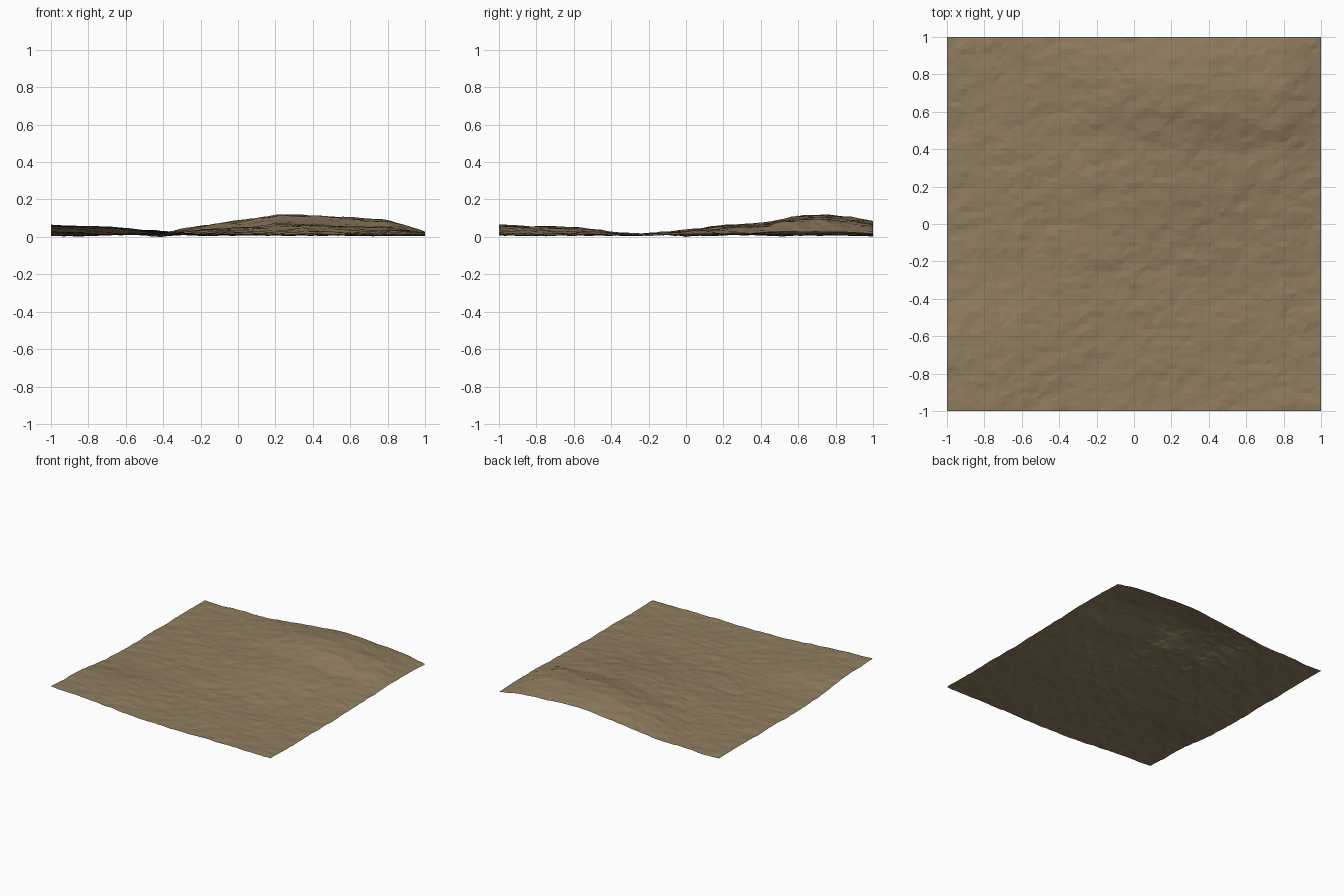
import bpy, bmesh, random
from mathutils import Vector, noise

if "Cube" in bpy.data.objects:
    bpy.data.objects.remove(bpy.data.objects["Cube"])

random.seed(4)
N = 64  # grid cells per side

# Relative height profiles: (position, factor)
HILL_X = [(-1, 0), (-.4, .08), (-.2, .48), (0, .7), (.22, 1), (.42, .98), (.6, .83), (.8, .7), (1, .15)]
HILL_Y = [(-1, 0), (-.3, .02), (-.2, .07), (0, .22), (.2, .46), (.42, .55), (.6, .9), (.75, 1), (.9, .83), (1, .62)]
CORNER = [(-1, 1), (-.8, .92), (-.6, .76), (-.4, .36), (-.2, .08), (0, 0), (1, 0)]


def profile(pts, t):
    t = max(-1, min(1, t))
    for (a, fa), (b, fb) in zip(pts, pts[1:]):
        if t <= b:
            return fa + (fb - fa) * (t - a) / (b - a)
    return pts[-1][1]


def height(x, y):
    # skew the scarp slightly so its line runs from back left to front right
    ys = y + .12 * (x - .3) * max(0, 1 - abs(y - .55) / .4)
    hill = .115 * profile(HILL_X, x) * profile(HILL_Y, ys)
    corner = .056 * profile(CORNER, x) * profile(CORNER, y)
    # crumpled earth, stretched along a slanting direction
    u, v = x + .3 * y, y - .3 * x
    rough = (.006 * noise.noise(Vector((u * 3, v * 4, 1.3)))
             + .006 * noise.noise(Vector((u * 8, v * 12, 5.1)))
             + .004 * noise.noise(Vector((u * 17, v * 24, 9.7))))
    return .017 + hill + corner + rough


# Ground sheet
bm = bmesh.new()
bmesh.ops.create_grid(bm, x_segments=N, y_segments=N, size=1)
for v in bm.verts:
    j = .3 / N
    if not v.is_boundary:
        v.co.x += random.uniform(-j, j)
        v.co.y += random.uniform(-j, j)
    v.co.z = height(v.co.x, v.co.y) + random.uniform(-.001, .001)
low = min(v.co.z for v in bm.verts)
for v in bm.verts:
    v.co.z -= low
bmesh.ops.triangulate(bm, faces=bm.faces[:], quad_method='SHORT_EDGE')
mesh = bpy.data.meshes.new("ground")
bm.to_mesh(mesh)
bm.free()
ground = bpy.data.objects.new("ground", mesh)
bpy.context.collection.objects.link(ground)

# Dry earth colour
earth = bpy.data.materials.new("dry earth brown")
earth.diffuse_color = (.275, .202, .114, 1)
earth.use_nodes = True
earth.node_tree.nodes["Principled BSDF"].inputs["Base Color"].default_value = earth.diffuse_color
mesh.materials.append(earth)
